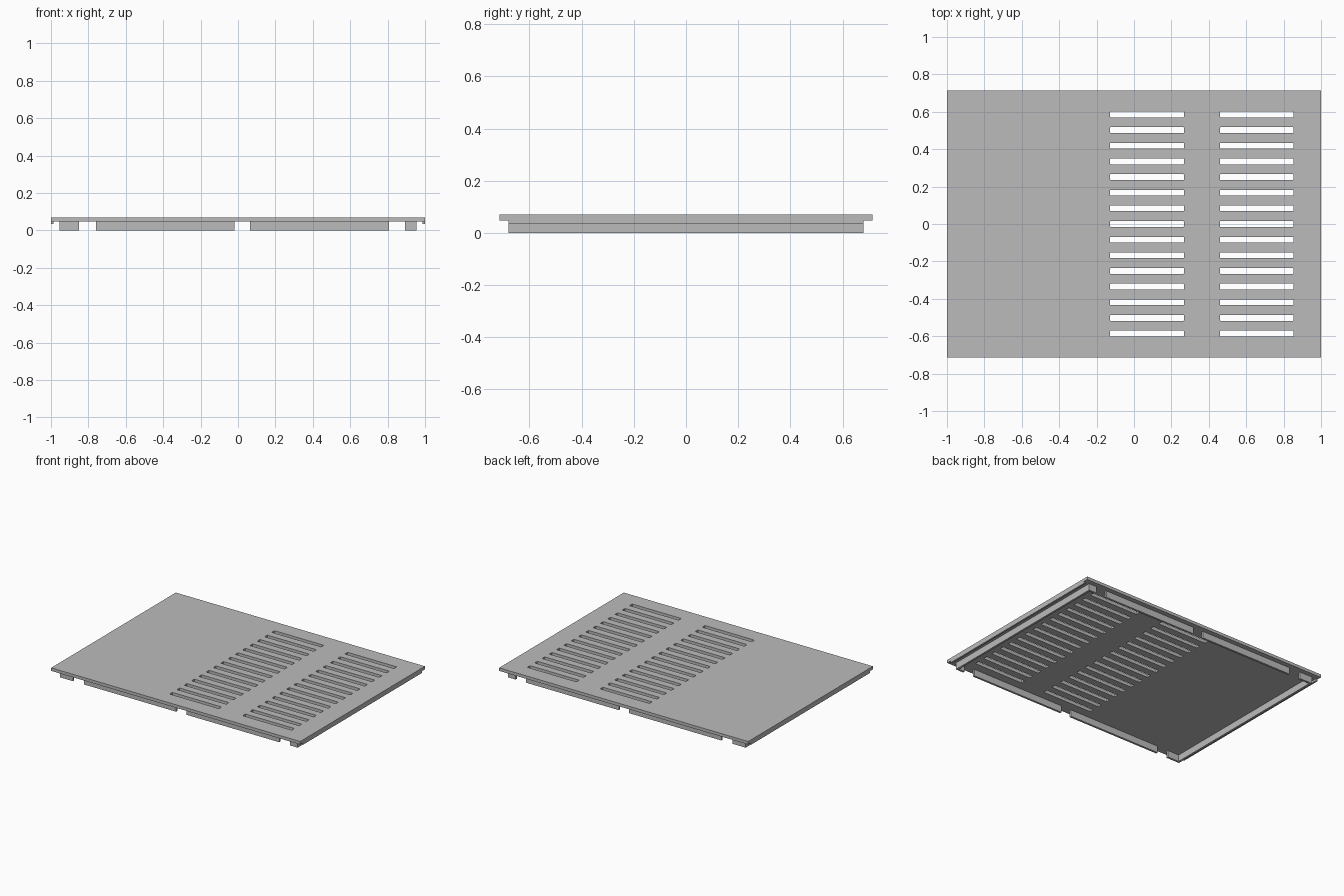
import bpy
import bmesh

cube = bpy.data.objects.get("Cube")
if cube:
    bpy.data.objects.remove(cube, do_unlink=True)

# One plain grey for the whole panel
grey = bpy.data.materials.new("light grey")
colour = (0.5, 0.5, 0.5, 1)
grey.diffuse_color = colour
grey.use_nodes = True
grey.node_tree.nodes["Principled BSDF"].inputs["Base Color"].default_value = colour

HALF_X, HALF_Y = 1.0, 0.715
TOP, UNDER, LIP_BOTTOM = 0.07, 0.048, 0.034
SKIRT_X, SKIRT_Y, WALL = 0.955, 0.68, 0.015
ROWS, FIRST_ROW, SLOT_H = 15, 0.586, 0.031


def boxes(name, spans, round_corners=0):
    """One object made of boxes given as (x0, x1, y0, y1, z0, z1)."""
    bm = bmesh.new()
    for x0, x1, y0, y1, z0, z1 in spans:
        made = bmesh.ops.create_cube(bm, size=1)
        for v in made["verts"]:
            v.co.x = x1 if v.co.x > 0 else x0
            v.co.y = y1 if v.co.y > 0 else y0
            v.co.z = z1 if v.co.z > 0 else z0
    if round_corners:
        upright = [e for e in bm.edges
                   if abs(e.verts[0].co.z - e.verts[1].co.z) > 0.01]
        bmesh.ops.bevel(bm, geom=upright, offset=round_corners,
                        segments=2, profile=0.5, affect='EDGES')
    mesh = bpy.data.meshes.new(name)
    bm.to_mesh(mesh)
    bm.free()
    mesh.materials.append(grey)
    obj = bpy.data.objects.new(name, mesh)
    bpy.context.collection.objects.link(obj)
    return obj


# Top plate
plate = boxes("top_plate", [(-HALF_X, HALF_X, -HALF_Y, HALF_Y, UNDER, TOP)])

# Two columns of ventilation slots cut through the plate
slots = []
for x0, x1 in ((-0.128, 0.268), (0.459, 0.853)):
    for row in range(ROWS):
        y = FIRST_ROW * (1 - 2 * row / (ROWS - 1))
        slots.append((x0, x1, y - SLOT_H / 2, y + SLOT_H / 2, 0, 0.1))
cutter = boxes("slot_cutter", slots, round_corners=0.004)
cut = plate.modifiers.new("slots", 'BOOLEAN')
cut.operation = 'DIFFERENCE'
cut.solver = 'EXACT'
cut.object = cutter
bpy.context.view_layer.objects.active = plate
bpy.ops.object.modifier_apply(modifier=cut.name)
bpy.data.objects.remove(cutter, do_unlink=True)

for side, sign in (("left", 1), ("right", -1)):
    # Short outer lip along each side edge
    lip = sorted((sign * HALF_X, sign * (HALF_X - 0.013)))
    boxes(side + "_lip", [(*lip, -SKIRT_Y, SKIRT_Y, LIP_BOTTOM, UNDER)])
    # Continuous side skirt
    wall = sorted((sign * SKIRT_X, sign * (SKIRT_X - WALL)))
    boxes(side + "_skirt", [(*wall, -SKIRT_Y, SKIRT_Y, 0, UNDER)])

# Notched skirts along the front and back
segments = ((-SKIRT_X + WALL, -0.85), (-0.76, -0.02),
            (0.063, 0.808), (0.892, SKIRT_X - WALL))
for end, sign in (("front", -1), ("back", 1)):
    y0, y1 = sorted((sign * SKIRT_Y, sign * (SKIRT_Y - WALL)))
    boxes(end + "_skirt", [(a, b, y0, y1, 0, UNDER) for a, b in segments])
